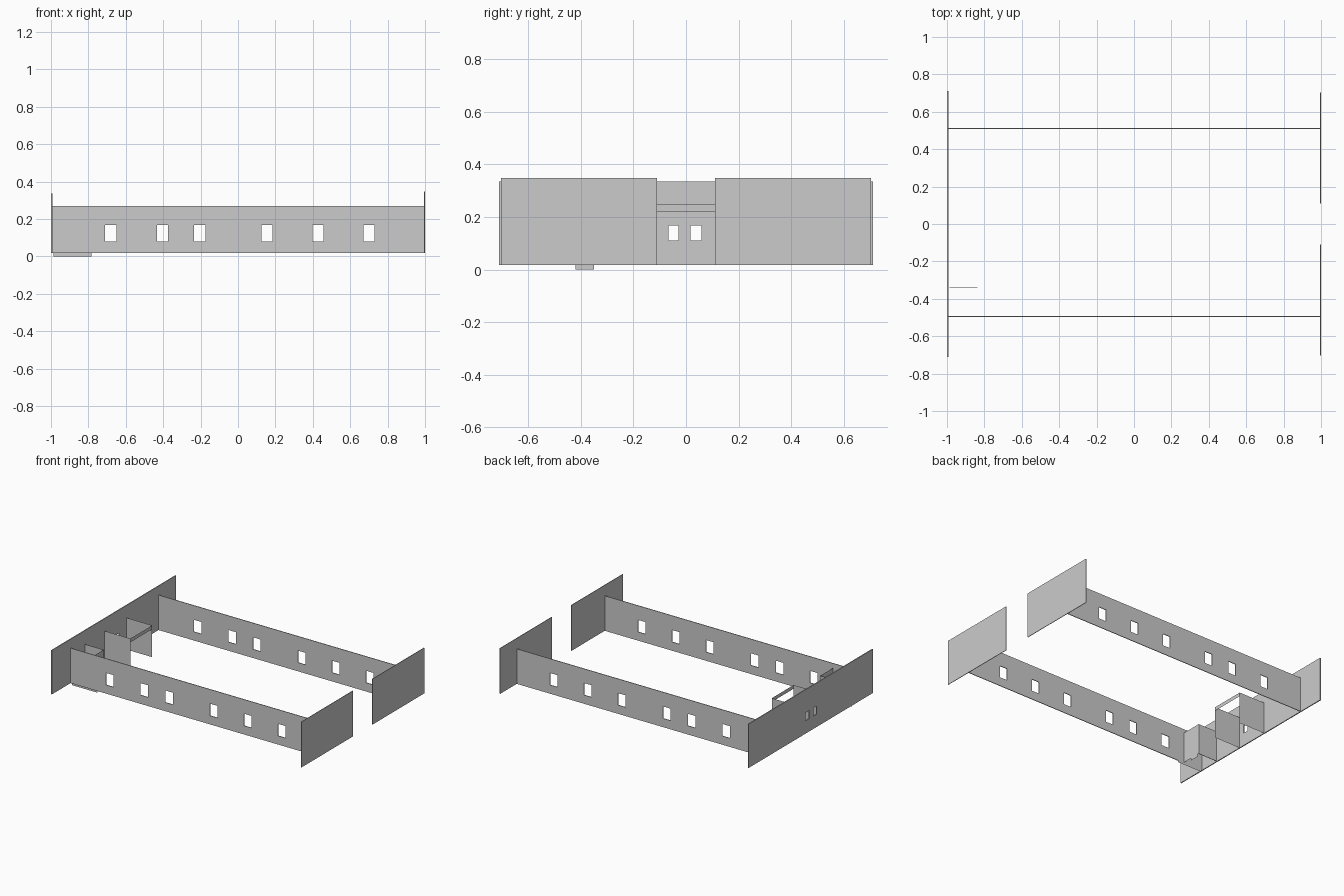
import bpy, bmesh

if "Cube" in bpy.data.objects:
    bpy.data.objects.remove(bpy.data.objects["Cube"])


def panel(name, axis, pos, span, heights, holes=(), thick=0.0):
    """Upright sheet facing `axis`, with rectangular holes (u0, u1, z0, z1)."""
    us = sorted({*span, *[v for h in holes for v in h[:2]]})
    zs = sorted({*heights, *[v for h in holes for v in h[2:]]})
    bm = bmesh.new()

    def point(u, z):
        return (pos, u, z) if axis == 'X' else (u, pos, z)

    verts = {(u, z): bm.verts.new(point(u, z)) for u in us for z in zs}
    for u0, u1 in zip(us, us[1:]):
        for z0, z1 in zip(zs, zs[1:]):
            u, z = (u0 + u1) / 2, (z0 + z1) / 2
            if any(h[0] < u < h[1] and h[2] < z < h[3] for h in holes):
                continue
            bm.faces.new([verts[k] for k in ((u0, z0), (u1, z0), (u1, z1), (u0, z1))])
    loose = [v for v in bm.verts if not v.link_faces]
    bmesh.ops.delete(bm, geom=loose, context='VERTS')
    me = bpy.data.meshes.new(name)
    bm.to_mesh(me)
    bm.free()
    ob = bpy.data.objects.new(name, me)
    bpy.context.collection.objects.link(ob)
    if thick:
        mod = ob.modifiers.new("thickness", 'SOLIDIFY')
        mod.thickness = thick
        mod.offset = 0
    return ob


BASE = 0.017

# Long side walls with six windows each
windows = [(c - 0.03, c + 0.03, 0.08, 0.167)
           for c in (-0.68, -0.404, -0.204, 0.155, 0.428, 0.70)]
for name, y in (("front_side_wall", -0.495), ("back_side_wall", 0.511)):
    panel(name, 'Y', y, (-0.992, 0.996), (BASE, 0.27), windows, 0.005)

# Left end wall with two small openings
slots = [(-0.067, -0.028, 0.11, 0.168), (0.017, 0.058, 0.11, 0.168)]
panel("left_end_wall", 'X', -0.996, (-0.71, 0.71), (BASE, 0.335), slots, 0.007)

# Right end: two wall halves either side of the entrance
for name, s in (("entrance_wall_front", -1), ("entrance_wall_back", 1)):
    panel(name, 'X', 0.9975, sorted((s * 0.11, s * 0.703)), (BASE, 0.347), (), 0.004)

# Open booth against the left wall: two partitions and a lintel
for name, y in (("booth_partition_front", -0.11), ("booth_partition_back", 0.14)):
    panel(name, 'Y', y, (-0.992, -0.785), (BASE, 0.247))
panel("booth_lintel", 'X', -0.785, (-0.11, 0.14), (0.22, 0.247))

# Corner closet: side, front and liner
panel("closet_side", 'Y', -0.34, (-0.987, -0.837), (BASE, 0.24), (), 0.003)
panel("closet_front", 'X', -0.837, (-0.488, -0.34), (0, 0.24),
      [(-0.488, -0.42, 0, BASE), (-0.35, -0.34, 0, BASE)])
panel("closet_liner", 'Y', -0.488, (-0.987, -0.783), (0, 0.2))
